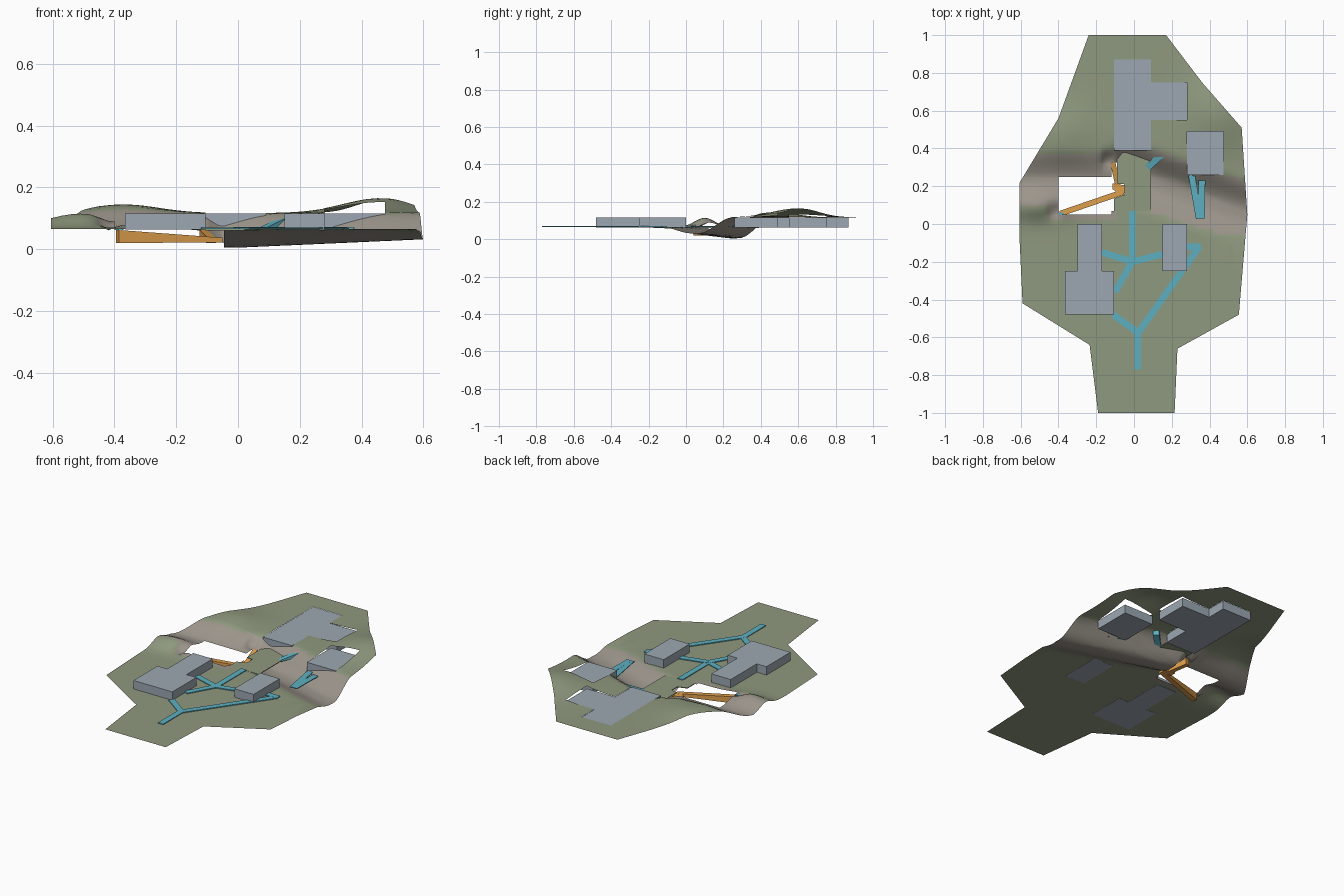
import bpy, bmesh, math
from mathutils import Vector

if "Cube" in bpy.data.objects:
    bpy.data.objects.remove(bpy.data.objects["Cube"])


def material(name, rgb):
    m = bpy.data.materials.new(name)
    m.diffuse_color = (*rgb, 1)
    m.use_nodes = True
    m.node_tree.nodes["Principled BSDF"].inputs["Base Color"].default_value = m.diffuse_color
    return m


GRASS = material("grass green", (0.275, 0.32, 0.212))
ROCK = material("rock grey brown", (0.335, 0.305, 0.262))
ROOF = material("slate grey", (0.335, 0.39, 0.445))
PATH = material("path blue", (0.11, 0.43, 0.53))
RAMP = material("ramp orange", (0.74, 0.345, 0.075))
GROUND = 0.065


def finish(bm, name, *mats):
    me = bpy.data.meshes.new(name)
    bm.normal_update()
    bm.to_mesh(me)
    bm.free()
    ob = bpy.data.objects.new(name, me)
    bpy.context.collection.objects.link(ob)
    for m in mats:
        me.materials.append(m)
    return ob


def prism(bm, pts, bottom, top):
    """Extruded polygon; bottom and top are heights or per-point lists."""
    n = len(pts)
    lo = bottom if isinstance(bottom, list) else [bottom] * n
    hi = top if isinstance(top, list) else [top] * n
    a = [bm.verts.new((x, y, z)) for (x, y), z in zip(pts, lo)]
    b = [bm.verts.new((x, y, z)) for (x, y), z in zip(pts, hi)]
    bm.faces.new(a[::-1])
    bm.faces.new(b)
    for i in range(n):
        j = (i + 1) % n
        bm.faces.new((a[i], a[j], b[j], b[i]))
    bmesh.ops.recalc_face_normals(bm, faces=bm.faces)


def strip(bm, p, q, width, lo, hi):
    """Straight bar from p to q; lo and hi are (start, end) heights."""
    p, q = Vector(p), Vector(q)
    d = (q - p).normalized()
    s = Vector((-d.y, d.x)) * width / 2
    pts = [tuple(p - s), tuple(q - s), tuple(q + s), tuple(p + s)]
    prism(bm, pts, [lo[0], lo[1], lo[1], lo[0]], [hi[0], hi[1], hi[1], hi[0]])


# Rectangles x0, y0, x1, y1 that are cut out of the ground sheet
PITS = [(-0.4, 0.05, -0.12, 0.25), (-0.12, 0.07, -0.045, 0.325)]
FOOTPRINTS = [(-0.30, -0.25, -0.17, 0), (-0.365, -0.48, -0.105, -0.25), (0.15, -0.25, 0.28, 0),
              (-0.105, 0.39, 0.09, 0.87), (0.09, 0.55, 0.28, 0.75), (0.28, 0.26, 0.475, 0.49)]


def smooth(a, b, t):
    t = max(0, min(1, (t - a) / (b - a)))
    return t * t * (3 - 2 * t)


def bump(x, y, cx, cy, rx, ry):
    return math.exp(-((x - cx) / rx) ** 2 - ((y - cy) / ry) ** 2)


def height(x, y):
    plateau = 0.117 + 0.048 * bump(x, y, 0.46, 0.595, 0.17, 0.19) \
        + 0.028 * bump(x, y, -0.37, 0.48, 0.16, 0.15)
    # eastern valley runs diagonally
    yc = 0.24 - 0.34 * x
    low = 0.005 + 0.045 * max(0, x)
    if y < yc:
        east = GROUND + (low - GROUND) * smooth(yc - 0.17, yc - 0.01, y)
    else:
        east = low + (plateau - low) * smooth(yc + 0.03, yc + 0.21, y)
    # western knoll and the bank behind it
    knoll = 0.05 * bump(x, y, -0.51, 0.1, 0.16, 0.075)
    bank = GROUND + (plateau - GROUND) * smooth(0.23, 0.40, y)
    west = bank + knoll
    # steep notches at both ends of the ramp
    west -= 0.035 * bump(x, y, -0.42, 0.07, 0.028, 0.04)
    west -= 0.05 * bump(x, y, -0.135, 0.34, 0.03, 0.04)
    w = smooth(-0.13, -0.04, x)
    return west * (1 - w) + east * w


# Ground sheet: outline cut into a fine grid, then shaped
outline = [(-0.24, 1), (-0.4, 0.56), (-0.605, 0.22), (-0.605, -0.1), (-0.59, -0.42),
           (-0.235, -0.64), (-0.19, -1), (0.215, -1), (0.23, -0.66), (0.555, -0.48),
           (0.6, 0.05), (0.57, 0.51), (0.36, 0.75), (0.17, 1)]
bm = bmesh.new()
bm.faces.new([bm.verts.new((x, y, 0)) for x, y in outline])
bmesh.ops.triangulate(bm, faces=bm.faces[:])
rects = FOOTPRINTS + PITS
xs = {round(-0.6 + 0.03 * i, 3) for i in range(41)} | {r[k] for r in rects for k in (0, 2)}
ys = {round(-0.08 + 0.025 * i, 3) for i in range(32)} | {r[k] for r in rects for k in (1, 3)} \
    | {0.8, 0.9, -0.6}
for axis, values in ((0, xs), (1, ys)):
    for v in sorted(values):
        co, no = [0, 0, 0], [0, 0, 0]
        co[axis], no[axis] = v, 1
        bmesh.ops.bisect_plane(bm, geom=bm.verts[:] + bm.edges[:] + bm.faces[:], dist=1e-5,
                               plane_co=co, plane_no=no)


def inside(f):
    c = f.calc_center_median()
    return any(r[0] < c.x < r[2] and r[1] < c.y < r[3] for r in rects)


bmesh.ops.delete(bm, geom=[f for f in bm.faces if inside(f)], context='FACES')
for v in bm.verts:
    v.co.z = height(v.co.x, v.co.y)
bm.normal_update()
for f in bm.faces:
    if f.normal.z < 0:
        f.normal_flip()
    c = f.calc_center_median()
    east_rock = c.x > -0.09 and c.y > -0.05 and \
        (c.z < 0.061 or (f.normal.z < 0.965 and c.z < 0.112))
    west_rock = c.x < -0.09 and (0.25 if c.x > -0.39 else 0.09) < c.y < 0.38 and c.z < 0.122
    rim = -0.46 < c.x < -0.09 and 0.025 < c.y < 0.12
    f.material_index = int(east_rock or west_rock or rim)
    f.smooth = True
finish(bm, "ground", GRASS, ROCK)

# Level land bridge across the valley, notched for the ramp
bm = bmesh.new()
prism(bm, [(-0.105, 0.07), (0.09, 0.07), (0.09, 0.39), (-0.09, 0.39), (-0.09, 0.215),
           (-0.05, 0.21), (-0.05, 0.155), (-0.105, 0.135)], 0.061, GROUND)
finish(bm, "land_bridge", GRASS)


# Flat-roofed buildings
def building(name, pts):
    b = bmesh.new()
    prism(b, pts, 0.064, 0.116)
    finish(b, name, ROOF)


def box(r):
    return [(r[0], r[1]), (r[2], r[1]), (r[2], r[3]), (r[0], r[3])]


building("south_west_building", [(-0.365, -0.48), (-0.105, -0.48), (-0.105, -0.25), (-0.17, -0.25),
                                 (-0.17, 0), (-0.30, 0), (-0.30, -0.25), (-0.365, -0.25)])
building("south_east_building", box(FOOTPRINTS[2]))
building("north_building", [(-0.105, 0.39), (0.09, 0.39), (0.09, 0.55), (0.28, 0.55),
                            (0.28, 0.75), (0.09, 0.75), (0.09, 0.87), (-0.105, 0.87)])
building("north_east_building", box(FOOTPRINTS[5]))

# Walkways
routes = {
    "central_path": [((-0.01, 0.07), (-0.01, -0.21)), ((-0.01, -0.2), (-0.17, -0.15)),
                     ((-0.01, -0.2), (-0.1, -0.36)), ((-0.01, -0.2), (0.15, -0.16))],
    "entrance_path": [((0.02, -0.77), (0.02, -0.57)), ((0.02, -0.575), (-0.11, -0.48)),
                      ((0.02, -0.58), (0.345, -0.12)), ((0.355, -0.12), (0.28, -0.12))],
    "valley_path": [((0.305, 0.26), (0.345, 0.03)), ((0.36, 0.23), (0.357, 0.03))],
}
for name, legs in routes.items():
    bm = bmesh.new()
    for i, (p, q) in enumerate(legs):
        top = 0.07 + 0.0004 * i
        strip(bm, p, q, 0.035, (0.0655, 0.0655), (top, top))
    finish(bm, name, PATH)

# Short path climbing the north bank from under the bridge
bm = bmesh.new()
strip(bm, (0.07, 0.295), (0.165, 0.385), 0.035, (0.055, 0.085), (0.064, 0.112))
finish(bm, "bank_path", PATH)

# Ramp down into the pit and back up
bm = bmesh.new()
strip(bm, (-0.39, 0.055), (-0.055, 0.17), 0.03, (0.02, 0.022), (0.062, 0.037))
strip(bm, (-0.085, 0.2), (-0.112, 0.325), 0.027, (0.02, 0.025), (0.037, 0.064))
prism(bm, [(-0.115, 0.185), (-0.085, 0.165), (-0.05, 0.165), (-0.05, 0.205), (-0.115, 0.215)],
      0.021, 0.038)
finish(bm, "ramp", RAMP)

# Blue landing at the top of the ramp
bm = bmesh.new()
strip(bm, (-0.4, 0.05), (-0.37, 0.05), 0.02, (0.062, 0.062), (0.068, 0.068))
finish(bm, "ramp_landing", PATH)
